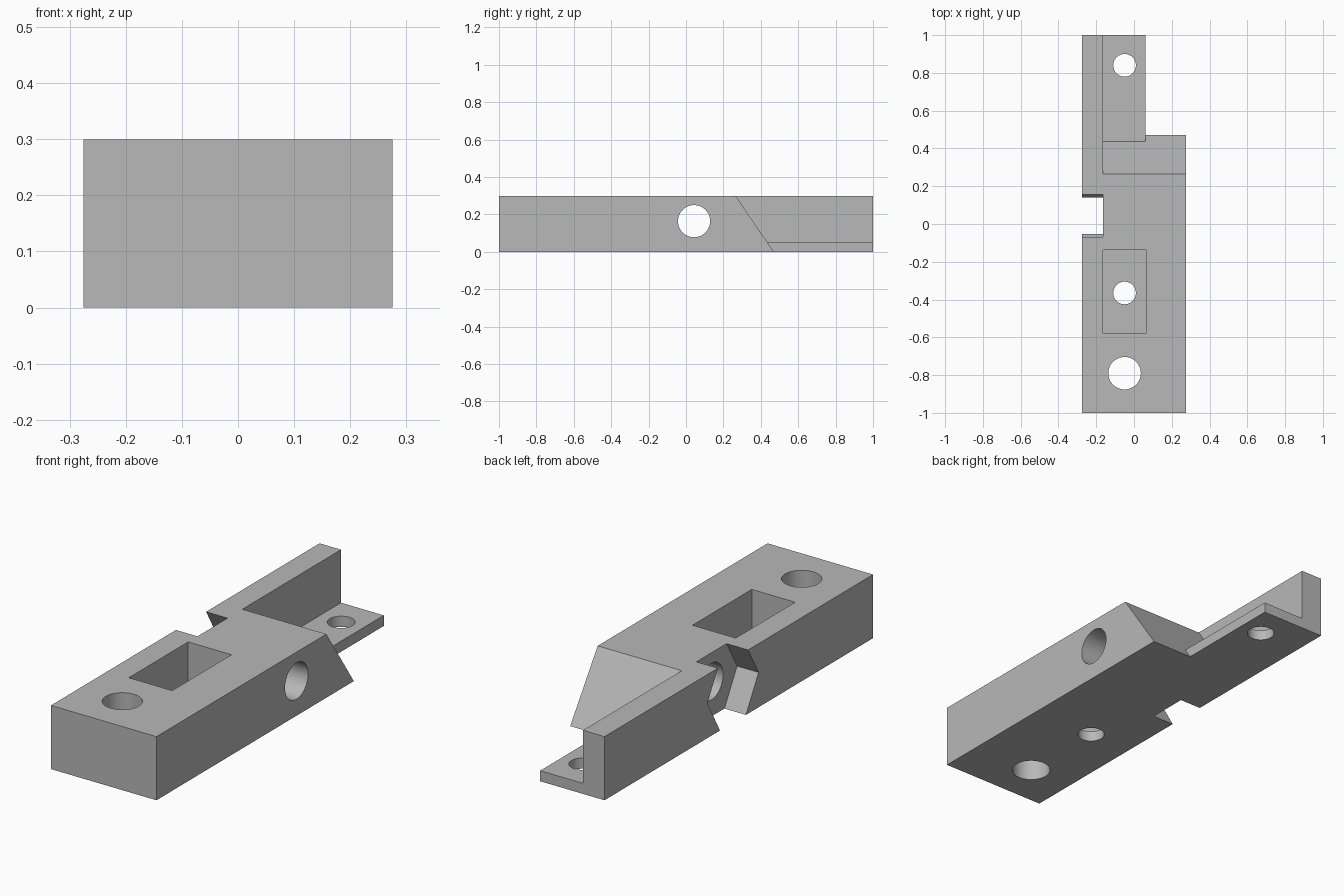
import bpy, bmesh, math
from mathutils import Vector

if "Cube" in bpy.data.objects:
    bpy.data.objects.remove(bpy.data.objects["Cube"], do_unlink=True)

grey = bpy.data.materials.new("light grey")
grey.use_nodes = True
grey.diffuse_color = (0.48, 0.48, 0.48, 1)
grey.node_tree.nodes["Principled BSDF"].inputs["Base Color"].default_value = grey.diffuse_color

HALF_W, HEIGHT, FLOOR = 0.275, 0.3, 0.05
WALL_X, TAB_X = -0.163, 0.06      # inner face of the wall, outer edge of the tab
BOLT_X = -0.05                    # line of the vertical holes
CROSS_Y, CROSS_Z = 0.043, 0.164   # axis of the cross hole


def prism(name, points, start, end):
    """Extrude a closed outline given as (x, y, z) from start to end."""
    bm = bmesh.new()
    shift = Vector(end) - Vector(start)
    verts = [bm.verts.new(Vector(p) + Vector(start)) for p in points]
    face = bm.faces.new(verts)
    extruded = bmesh.ops.extrude_face_region(bm, geom=[face])
    moved = [g for g in extruded["geom"] if isinstance(g, bmesh.types.BMVert)]
    bmesh.ops.translate(bm, verts=moved, vec=shift)
    bmesh.ops.recalc_face_normals(bm, faces=bm.faces)
    mesh = bpy.data.meshes.new(name)
    bm.to_mesh(mesh)
    bm.free()
    mesh.materials.append(grey)
    obj = bpy.data.objects.new(name, mesh)
    bpy.context.collection.objects.link(obj)
    return obj


def side_prism(name, outline, x0, x1):
    return prism(name, [(0, y, z) for y, z in outline], (x0, 0, 0), (x1, 0, 0))


def box(name, x0, x1, y0, y1, z0, z1):
    return side_prism(name, [(y0, z0), (y1, z0), (y1, z1), (y0, z1)], x0, x1)


def ring(radius, sides):
    return [(radius * math.cos(math.tau * i / sides), radius * math.sin(math.tau * i / sides))
            for i in range(sides)]


def bolt_hole(name, y, radius):
    outline = [(BOLT_X + a, y + b, 0) for a, b in ring(radius, 48)]
    return prism(name, outline, (0, 0, -0.2), (0, 0, 0.5))


def slope(z):
    """Y position of the slanted end at height z."""
    return 0.265 + (HEIGHT - z) * 0.683


# Solid block
body = box("bracket_body", -HALF_W, HALF_W, -1, 1, 0, HEIGHT)


def around_cross_hole(radius, sides):
    return [(CROSS_Y + a, CROSS_Z + b) for a, b in ring(radius, sides)]


# Cutters: slanted step above the tab, open corner beside it, nut pocket, holes
cutters = [
    side_prism("step_cutter", [(slope(FLOOR), FLOOR), (1.2, FLOOR), (1.2, 0.4), (slope(0.4), 0.4)],
               WALL_X, 0.4),
    side_prism("corner_cutter", [(slope(-0.1), -0.1), (1.2, -0.1), (1.2, 0.4), (slope(0.4), 0.4)],
               TAB_X, 0.4),
    side_prism("nut_slot_cutter", around_cross_hole(0.191, 6), -0.4, WALL_X),
    side_prism("cross_hole_cutter", around_cross_hole(0.086, 48), -0.4, 0.4),
    box("pocket_cutter", WALL_X, TAB_X + 0.003, -0.58, -0.138, FLOOR, 0.4),
    bolt_hole("large_hole_cutter", -0.79, 0.086),
    bolt_hole("pocket_hole_cutter", -0.365, 0.06),
    bolt_hole("tab_hole_cutter", 0.84, 0.06),
]

bpy.ops.object.select_all(action="DESELECT")
bpy.context.view_layer.objects.active = body
body.select_set(True)
for cutter in cutters:
    cutter.hide_render = True
    cut = body.modifiers.new(cutter.name, "BOOLEAN")
    cut.operation, cut.solver, cut.object = "DIFFERENCE", "EXACT", cutter
    bpy.ops.object.modifier_apply(modifier=cut.name)
    bpy.data.objects.remove(cutter, do_unlink=True)

# Smooth hole walls with crisp edges
bpy.ops.object.shade_smooth_by_angle(angle=math.radians(30))
